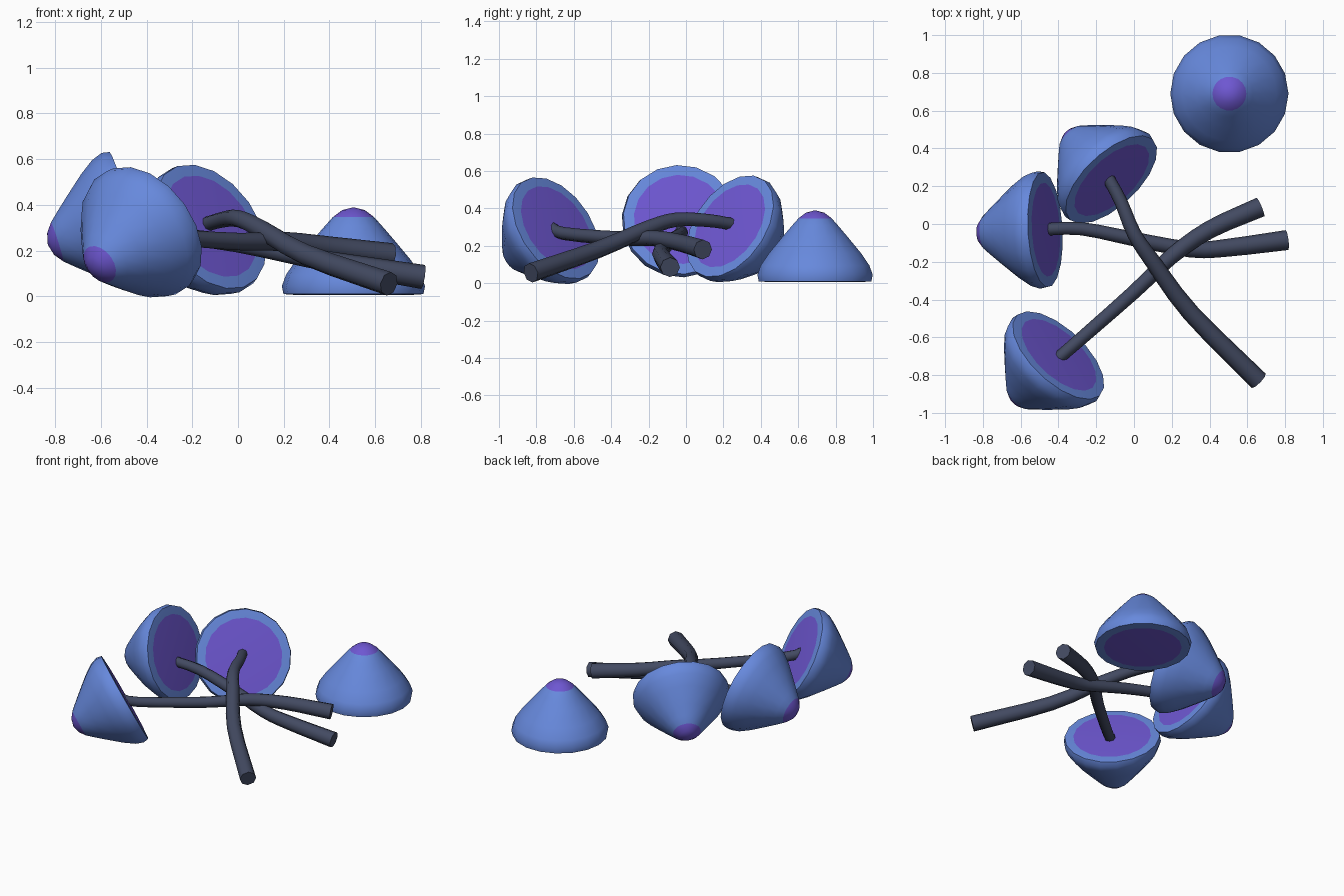
import bpy, bmesh, math
from mathutils import Vector

if "Cube" in bpy.data.objects:
    bpy.data.objects.remove(bpy.data.objects["Cube"])


def material(name, color):
    m = bpy.data.materials.new(name)
    m.diffuse_color = (*color, 1)
    m.use_nodes = True
    m.node_tree.nodes["Principled BSDF"].inputs["Base Color"].default_value = m.diffuse_color
    return m


blue = material("cap blue", (0.135, 0.25, 0.72))
purple = material("gill purple", (0.155, 0.095, 0.64))
dark = material("stem slate", (0.055, 0.068, 0.12))


def finish(bm, name, mats, angle):
    bmesh.ops.recalc_face_normals(bm, faces=bm.faces)
    me = bpy.data.meshes.new(name)
    bm.to_mesh(me)
    bm.free()
    for m in mats:
        me.materials.append(m)
    ob = bpy.data.objects.new(name, me)
    bpy.context.collection.objects.link(ob)
    bpy.context.view_layer.objects.active = ob
    ob.select_set(True)
    bpy.ops.object.shade_smooth_by_angle(angle=math.radians(angle))
    ob.select_set(False)
    return ob


def loft(bm, rings):
    # Bridge equal-sized rings; returns faces per band
    bands = []
    for a, b in zip(rings, rings[1:]):
        n = len(a)
        bands.append([bm.faces.new((a[i], a[(i + 1) % n], b[(i + 1) % n], b[i]))
                      for i in range(n)])
    return bands


# Cap profile from gill disc, over the rim, up to the tip (radius, height)
PROFILE = [(0.25, -0.004), (0.306, 0.0), (0.313, 0.035), (0.295, 0.085), (0.25, 0.15),
           (0.175, 0.24), (0.125, 0.298), (0.09, 0.337), (0.05, 0.367)]
SIDES = 18


def cap(name, center, axis):
    bm = bmesh.new()
    rings = [[bm.verts.new((r * math.cos(2 * math.pi * i / SIDES),
                            r * math.sin(2 * math.pi * i / SIDES), z))
              for i in range(SIDES)] for r, z in PROFILE]
    bands = loft(bm, rings)
    under = bm.faces.new(rings[0])
    tip = bm.verts.new((0, 0, 0.38))
    top = [bm.faces.new((rings[-1][i], rings[-1][(i + 1) % SIDES], tip))
           for i in range(SIDES)]
    # Purple gills and purple tip on a blue cap
    for f in [under] + bands[-1] + top:
        f.material_index = 1
    ob = finish(bm, name, [blue, purple], 45)
    ob.rotation_mode = 'QUATERNION'
    ob.rotation_quaternion = Vector((0, 0, 1)).rotation_difference(Vector(axis).normalized())
    ob.location = center


def smooth_path(pts, steps=3):
    # Catmull-Rom interpolation through the points
    p = [Vector(q) for q in pts]
    p = [2 * p[0] - p[1]] + p + [2 * p[-1] - p[-2]]
    out = []
    for a, b, c, d in zip(p, p[1:], p[2:], p[3:]):
        for k in range(steps):
            t = k / steps
            out.append(0.5 * (2 * b + (c - a) * t + (2 * a - 5 * b + 4 * c - d) * t * t
                              + (3 * b - a - 3 * c + d) * t ** 3))
    return out + [p[-2]]


def stem(name, pts, sides=8):
    path = smooth_path(pts)
    bm = bmesh.new()
    rings = []
    last = len(path) - 1
    for k, p in enumerate(path):
        d = (path[min(k + 1, last)] - path[max(k - 1, 0)]).normalized()
        u = d.cross(Vector((0, 0, 1))).normalized()
        v = u.cross(d)
        r = 0.033 + 0.02 * (k / last) ** 1.5
        rings.append([bm.verts.new(p + r * (u * math.cos(2 * math.pi * i / sides)
                                            + v * math.sin(2 * math.pi * i / sides)))
                      for i in range(sides)])
    loft(bm, rings)
    bm.faces.new(rings[0])
    bm.faces.new(rings[-1])
    finish(bm, name, [dark], 50)


# Four mushroom caps: centre of the gill disc and direction of the tip
cap("loose_cap", (0.505, 0.69, 0.01), (0, 0, 1))
cap("left_cap", (-0.47, -0.03, 0.34), (-0.95, -0.05, -0.30))
cap("back_cap", (-0.12, 0.235, 0.305), (-0.61, 0.65, -0.46))
cap("front_cap", (-0.40, -0.695, 0.295), (-0.61, -0.65, -0.46))

# Three crossed stems, from cap to foot
stem("left_stem", [(-0.50, -0.03, 0.28), (-0.28, -0.025, 0.265), (0, -0.08, 0.23),
                   (0.3, -0.135, 0.17), (0.5, -0.125, 0.135), (0.81, -0.085, 0.085)])
stem("front_stem", [(-0.42, -0.725, 0.30), (-0.33, -0.65, 0.265), (0, -0.36, 0.24),
                    (0.2, -0.17, 0.24), (0.4, -0.03, 0.215), (0.67, 0.09, 0.18)])
stem("back_stem", [(-0.14, 0.25, 0.315), (-0.07, 0.12, 0.335), (0, -0.05, 0.34),
                   (0.1, -0.2, 0.295), (0.3, -0.47, 0.18), (0.66, -0.83, 0.055)])
